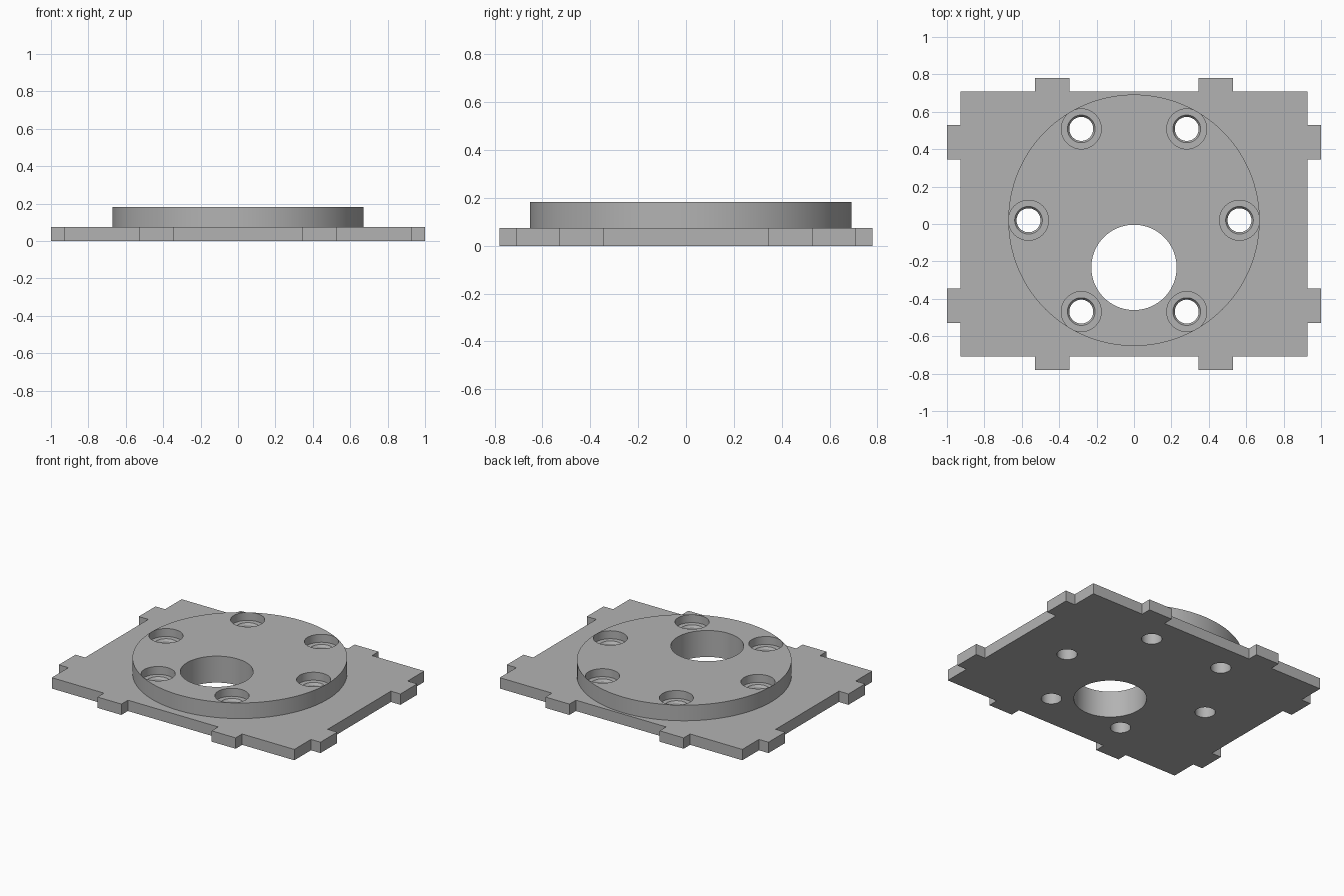
import bpy
import bmesh
from math import sin, cos, pi, radians

cube = bpy.data.objects.get("Cube")
if cube:
    bpy.data.objects.remove(cube, do_unlink=True)

PLATE_TOP, DISC_TOP = 0.075, 0.183
DISC_Y = 0.02

grey = bpy.data.materials.new("machined_grey")
grey.use_nodes = True
colour = (0.45, 0.45, 0.45, 1)
grey.diffuse_color = colour
grey.node_tree.nodes["Principled BSDF"].inputs["Base Color"].default_value = colour


def make_object(name, bm):
    bmesh.ops.recalc_face_normals(bm, faces=bm.faces)
    mesh = bpy.data.meshes.new(name)
    bm.to_mesh(mesh)
    bm.free()
    mesh.materials.append(grey)
    obj = bpy.data.objects.new(name, mesh)
    bpy.context.collection.objects.link(obj)
    return obj


def extrude_outline(name, points, height):
    bm = bmesh.new()
    face = bm.faces.new([bm.verts.new((x, y, 0)) for x, y in points])
    top = bmesh.ops.extrude_face_region(bm, geom=[face])["geom"]
    verts = [v for v in top if isinstance(v, bmesh.types.BMVert)]
    bmesh.ops.translate(bm, vec=(0, 0, height), verts=verts)
    return make_object(name, bm)


def turned(name, profile, x, y, sides):
    """Solid of revolution from (radius, z) pairs, listed bottom to top."""
    bm = bmesh.new()
    rings = [[bm.verts.new((x + r * cos(2 * pi * i / sides),
                            y + r * sin(2 * pi * i / sides), z))
              for i in range(sides)] for r, z in profile]
    for low, high in zip(rings, rings[1:]):
        for i in range(sides):
            j = (i + 1) % sides
            bm.faces.new((low[i], low[j], high[j], high[i]))
    bm.faces.new(rings[0])
    bm.faces.new(rings[-1])
    return make_object(name, bm)


# Plate outline: one quarter with two tabs, mirrored into the other three
X, Y, TAB_X, TAB_Y = 0.927, 0.709, 1.0, 0.78
A, B = 0.345, 0.528
quarter = [(TAB_X, A), (TAB_X, B), (X, B), (X, Y), (B, Y), (B, TAB_Y), (A, TAB_Y), (A, Y)]
quarter.insert(0, (X, A))
half = quarter + [(-x, y) for x, y in reversed(quarter)]
outline = half + [(x, -y) for x, y in reversed(half)]
plate = extrude_outline("tabbed_plate", outline, PLATE_TOP)

# Raised round boss
disc = turned("raised_disc", [(0.672, PLATE_TOP), (0.672, DISC_TOP)], 0, DISC_Y, 128)

# Cutters: the large off-centre bore and six counterbored screw holes
cutters = [turned("bore_cutter", [(0.228, -0.1), (0.228, 0.3)], 0, -0.232, 96)]
screw = [(0.064, -0.1), (0.064, 0.113), (0.074, 0.128), (0.107, 0.128), (0.107, 0.3)]
for k in range(6):
    angle = radians(60 * k)
    cutters.append(turned("screw_hole_cutter", screw, 0.564 * cos(angle),
                          DISC_Y + 0.564 * sin(angle), 48))

for part in (plate, disc):
    for cutter in cutters:
        mod = part.modifiers.new("hole", "BOOLEAN")
        mod.operation = "DIFFERENCE"
        mod.solver = "EXACT"
        mod.object = cutter
    bpy.ops.object.select_all(action="DESELECT")
    part.select_set(True)
    bpy.context.view_layer.objects.active = part
    for mod in list(part.modifiers):
        bpy.ops.object.modifier_apply(modifier=mod.name)
    bpy.ops.object.shade_smooth_by_angle(angle=radians(30))

for cutter in cutters:
    bpy.data.objects.remove(cutter, do_unlink=True)
